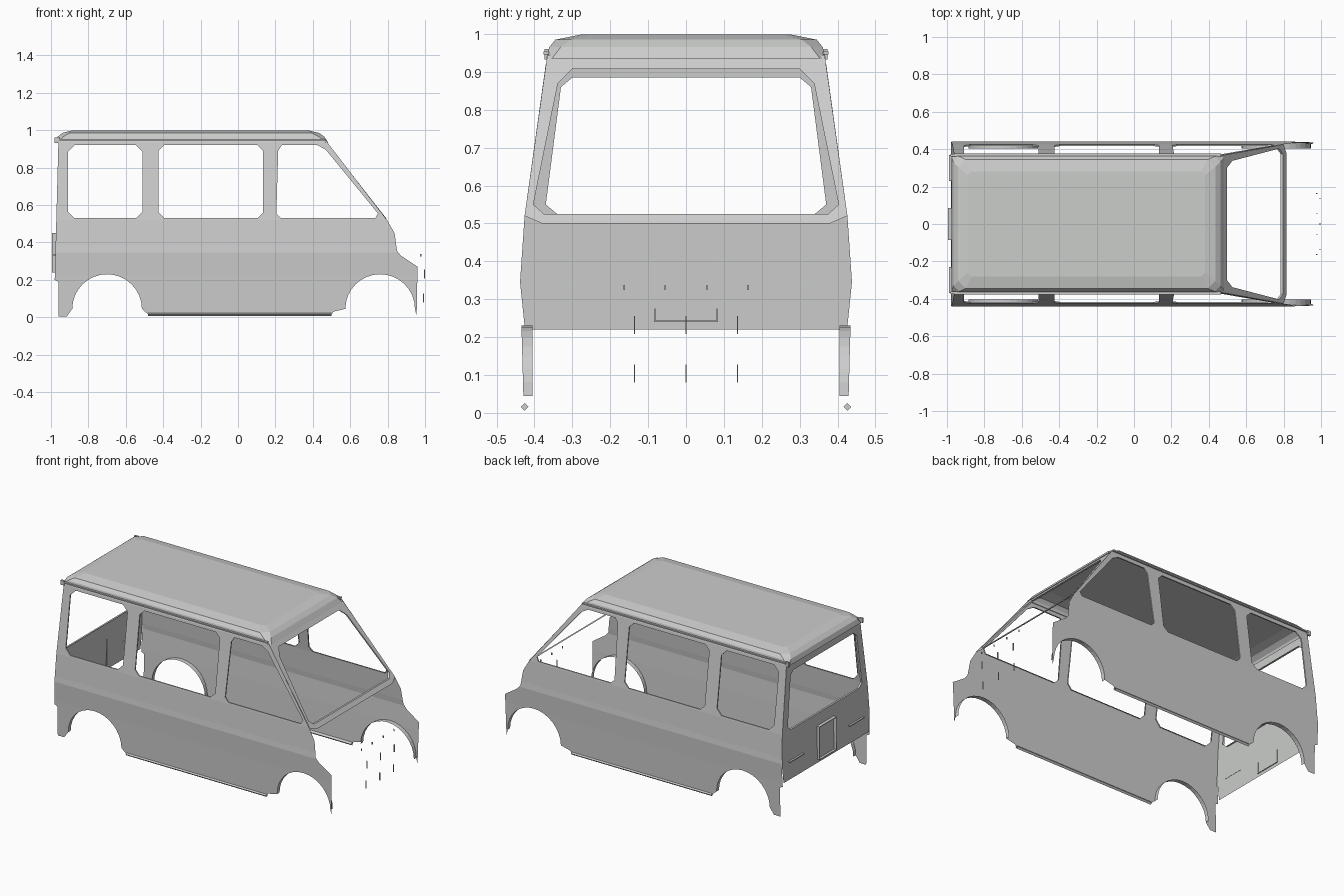
import bpy, bmesh, math
from mathutils import Vector

cube = bpy.data.objects.get("Cube")
if cube:
    bpy.data.objects.remove(cube, do_unlink=True)

paint = bpy.data.materials.new("body_grey")
paint.use_nodes = True
paint.diffuse_color = (0.6, 0.61, 0.6, 1)
paint.node_tree.nodes["Principled BSDF"].inputs["Base Color"].default_value = (0.6, 0.61, 0.6, 1)


def finish(name, bm, mirror=False):
    mesh = bpy.data.meshes.new(name)
    bm.to_mesh(mesh)
    bm.free()
    mesh.materials.append(paint)
    ob = bpy.data.objects.new(name, mesh)
    bpy.context.collection.objects.link(ob)
    if mirror:
        mod = ob.modifiers.new("Mirror", 'MIRROR')
        mod.use_axis = (False, True, False)
        mod.use_mirror_merge = False
    return ob


def panel(name, loops, place, creases=(), mirror=False):
    """Sheet with holes, drawn flat, creased along heights, then placed in space."""
    bm = bmesh.new()
    for loop in loops:
        vs = [bm.verts.new((u, v, 0)) for u, v in loop]
        for a, b in zip(vs, vs[1:] + vs[:1]):
            bm.edges.new((a, b))
    bmesh.ops.triangle_fill(bm, use_beauty=True, use_dissolve=False, edges=bm.edges[:], normal=(0, 0, 1))
    bm.normal_update()
    for f in bm.faces:
        if f.normal.z < 0:
            f.normal_flip()
    for h in creases:
        bmesh.ops.bisect_plane(bm, geom=bm.verts[:] + bm.edges[:] + bm.faces[:],
                               plane_co=(0, h, 0), plane_no=(0, 1, 0))
    for v in bm.verts:
        v.co = Vector(place(v.co.x, v.co.y))
    return finish(name, bm, mirror)


def strip(name, rows, closed=False, mirror=False):
    """Quads joining successive rows of points."""
    bm = bmesh.new()
    grid = [[bm.verts.new(p) for p in row] for row in rows]
    n = len(grid[0])
    for lo, hi in zip(grid, grid[1:]):
        for i in range(n if closed else n - 1):
            j = (i + 1) % n
            bm.faces.new((lo[i], lo[j], hi[j], hi[i]))
    if closed == "cap":
        bm.faces.new(grid[-1])
    return finish(name, bm, mirror)


def box(bm, lo, hi):
    verts = bmesh.ops.create_cube(bm, size=1)["verts"]
    for v in verts:
        v.co = Vector([(a + b) / 2 + c * (b - a) for a, b, c in zip(lo, hi, v.co)])


# Body width at each height
WIDTHS = [(0, .428), (.22, .434), (.345, .44), (.38, .436), (.52, .426), (.95, .366)]


def half_width(z):
    for (z0, y0), (z1, y1) in zip(WIDTHS, WIDTHS[1:]):
        if z <= z1:
            return y0 + (y1 - y0) * (z - z0) / (z1 - z0)
    return WIDTHS[-1][1]


def arch(cx, steps=16):
    return [(cx - .186 * math.cos(math.pi * i / steps), .045 + .185 * math.sin(math.pi * i / steps))
            for i in range(steps + 1)]


def chamfered(x0, x1, z0, z1, c):
    return [(x0 + c, z0), (x1 - c, z0), (x1, z0 + c), (x1, z1 - c),
            (x1 - c, z1), (x0 + c, z1), (x0, z1 - c), (x0, z0 + c)]


def mirrored(half):
    return half + [(-u, v) for u, v in reversed(half)]


# Sides with wheel arches and window openings
rear_arch, front_arch = arch(-.70), arch(.76)
outline = ([(-.96, .005), (-.915, .005)] + rear_arch + [(-.48, .015), (.5, .015), (.51, .03)]
           + front_arch + [(.955, .005), (.96, .27), (.87, .33), (.85, .355), (.837, .45), (.80, .515),
                           (.47, .945), (-.96, .945), (-.98, .2), (-.96, .19)])
front_window = [(.23, .53), (.735, .53), (.748, .555), (.47, .895), (.425, .92), (.235, .92), (.215, .89), (.205, .555)]
windows = [chamfered(-.91, -.51, .53, .92, .035), chamfered(-.425, .135, .53, .92, .03), front_window]
panel("body_side", [outline] + windows, lambda x, z: (x, -half_width(z), z),
      [h for h, _ in WIDTHS[1:-1]], True)

# Turned-in lips of the wheel arches
for name, points in (("rear_arch_lip", rear_arch), ("front_arch_lip", front_arch)):
    strip(name, [[(x, -half_width(z), z) for x, z in points],
                 [(x, -.405, z) for x, z in points]], mirror=True)

# Turned-in lips of the side windows
for i, loop in enumerate(windows):
    strip("side_window_lip_%d" % (i + 1), [[(x, -half_width(z), z) for x, z in loop],
                                          [(x, .008 - half_width(z), z) for x, z in loop]], True, True)

# Sill tubes
diamond = [(0, -.01), (.01, 0), (0, .01), (-.01, 0)]
strip("sill_tube", [[(x, -.426 + a, .016 + b) for a, b in diamond] for x in (.5, -.48)], "cap", True)

# Tail panel with rear window
def tail_x(z):
    return -.98 + (z - .2) * .027


tail = mirrored([(.425, .22), (.438, .345), (.426, .52), (.366, .945)])
tail_window = mirrored([(.34, .525), (.37, .55), (.33, .86), (.30, .885)])
panel("tail_panel", [tail, tail_window], lambda u, z: (tail_x(z), -u, z))
strip("rear_window_lip", [[(tail_x(z) + d, -u, z) for u, z in tail_window] for d in (0, .012)], True)

# Windscreen frame
def screen_x(z):
    return .815 - (z - .5) * .78


frame = mirrored([(.38, .50), (.426, .52), (.366, .945)])
screen = mirrored([(.375, .525), (.403, .55), (.338, .87), (.30, .908)])
panel("windscreen_frame", [frame, screen], lambda u, z: (screen_x(z), u, z))
strip("windscreen_lip", [[(screen_x(z) - d, u, z) for u, z in screen] for d in (0, .012)], True)

# Roof shell, open underneath
def ring(z, x0, x1, w, c):
    return [(x0 + c, -w, z), (x1 - c, -w, z), (x1, c - w, z), (x1, w - c, z),
            (x1 - c, w, z), (x0 + c, w, z), (x0, w - c, z), (x0, c - w, z)]


strip("roof", [ring(.935, -.975, .482, .369, .015), ring(.965, -.965, .462, .361, .03),
               ring(.985, -.94, .435, .345, .04), ring(.998, -.89, .38, .28, .02)], "cap")

# Rain gutters along the roof
bm = bmesh.new()
box(bm, (-.96, -.376, .946), (.465, -.362, .954))
box(bm, (-.98, -.374, .932), (-.955, -.362, .96))
finish("rain_gutter", bm, True)

# Plate surround and handle strips on the tail
bm = bmesh.new()
for y in (-.085, .081):
    box(bm, (-.994, y, .24), (-.974, y + .004, .45))
for z in (.24, .446):
    box(bm, (-.994, -.085, z), (-.974, .085, z + .004))
for y in (-.37, .23):
    box(bm, (-.988, y, .33), (-.975, y + .14, .336))
finish("tail_plate_surround", bm)

# Thin grille and bumper slivers ahead of the nose
bm = bmesh.new()
for y in (-.136, 0, .136):
    box(bm, (.994, y - .0015, .208), (1, y + .0015, .256))
    box(bm, (.988, y - .0015, .08), (.994, y + .0015, .128))
for y in (-.163, -.055, .055, .163):
    box(bm, (.974, y - .0015, .324), (.98, y + .0015, .338))
finish("nose_slivers", bm)
